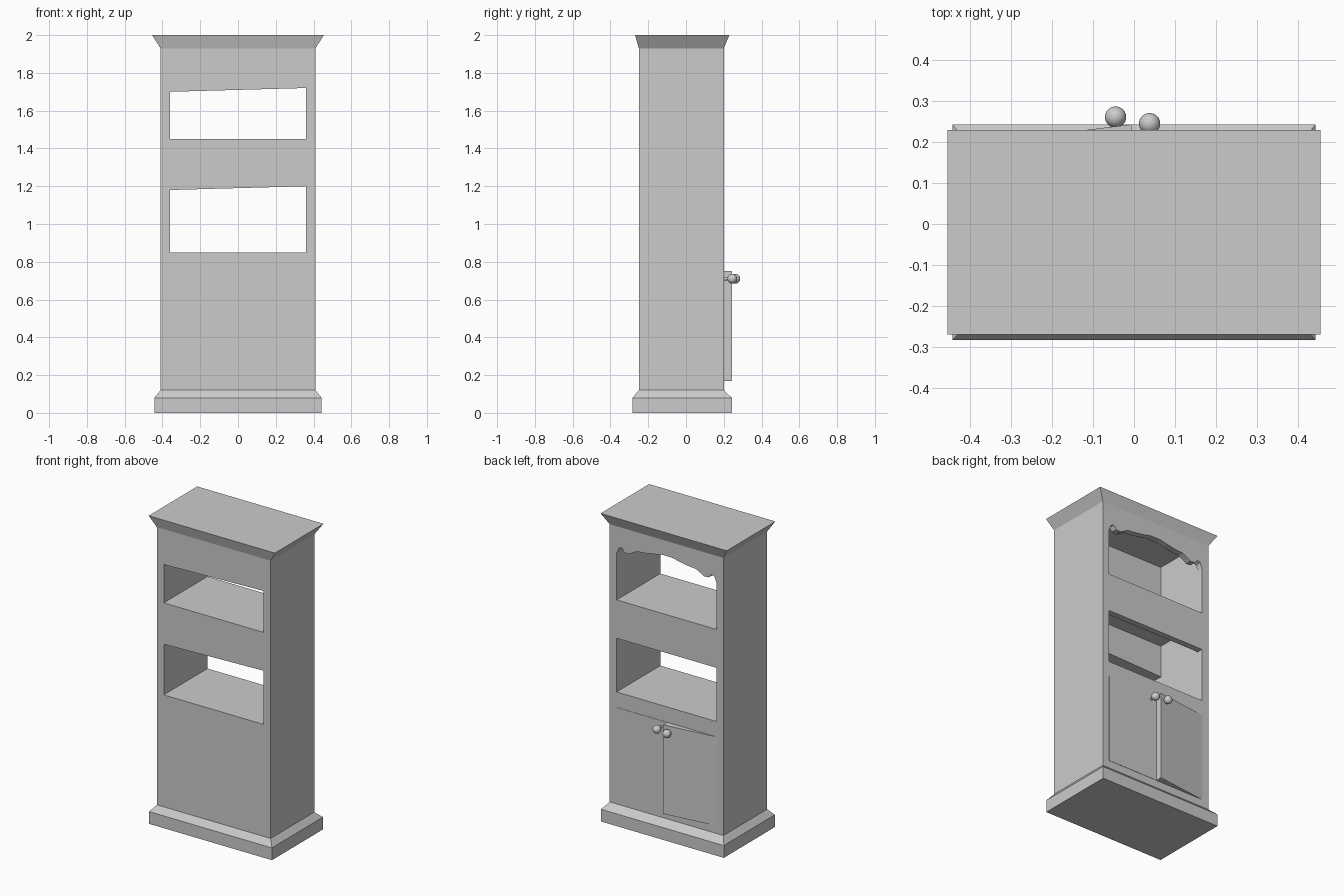
import bpy, bmesh
from math import pi
from mathutils import Vector

if "Cube" in bpy.data.objects:
    bpy.data.objects.remove(bpy.data.objects["Cube"])


def finish(name, bm):
    bmesh.ops.recalc_face_normals(bm, faces=bm.faces)
    me = bpy.data.meshes.new(name)
    bm.to_mesh(me)
    bm.free()
    ob = bpy.data.objects.new(name, me)
    bpy.context.collection.objects.link(ob)
    return ob


def extrude(name, pts, vec):
    """Closed prism: a planar outline of 3D points swept along vec."""
    bm = bmesh.new()
    face = bm.faces.new([bm.verts.new(p) for p in pts])
    res = bmesh.ops.extrude_face_region(bm, geom=[face], use_keep_orig=True)
    moved = [g for g in res["geom"] if isinstance(g, bmesh.types.BMVert)]
    bmesh.ops.translate(bm, verts=moved, vec=Vector(vec))
    return finish(name, bm)


def panel(name, xz, y0, y1):
    return extrude(name, [(x, y0, z) for x, z in xz], (0, y1 - y0, 0))


def board(name, x0, x1, y0, y1, z0, z1):
    return panel(name, [(x0, z0), (x1, z0), (x1, z1), (x0, z1)], y0, y1)


def stack(name, rings):
    """Rectangular moulding from rings of (half width, y min, y max, z)."""
    bm = bmesh.new()
    loops = [[bm.verts.new(p) for p in
              ((-w, a, z), (w, a, z), (w, b, z), (-w, b, z))]
             for w, a, b, z in rings]
    bm.faces.new(loops[0])
    bm.faces.new(loops[-1])
    for lo, hi in zip(loops, loops[1:]):
        for i in range(4):
            j = (i + 1) % 4
            bm.faces.new((lo[i], lo[j], hi[j], hi[i]))
    return finish(name, bm)


F, B, W, I = -0.25, 0.20, 0.41, 0.36   # outer faces, outer and inner half widths

# Plinth and crown mouldings
stack("plinth", [(0.443, -0.283, 0.243, 0), (0.443, -0.283, 0.243, 0.08),
                 (W, F, B, 0.12)])
stack("crown", [(W, F, B, 1.93), (0.455, -0.27, 0.23, 2.0)])

# Sides and shelves
for s, n in ((-1, "left"), (1, "right")):
    board(n + "_side", *sorted((s * I, s * W)), F, B, 0.12, 1.93)
for n, z in (("middle_shelf", 0.85), ("upper_shelf", 1.45)):
    board(n, -I, I, F, B, z - 0.06, z)

# Lower cupboard walls
board("cupboard_front", -I, I, F, -0.18, 0.12, 0.79)
board("cupboard_door_wall", -I, I, B - 0.04, B, 0.12, 0.79)

# Panels above the openings, lower edges slightly slanted
for n, top, z in (("lower", 1.39, 1.18), ("upper", 1.93, 1.70)):
    panel(n + "_front_panel", [(-I, z), (I, z + 0.02), (I, top), (-I, top)], F, -0.18)
board("lower_header", -I, I, B - 0.04, B, 1.20, 1.39)

# Carved valance over the upper opening
half = [(0.36, 1.755), (0.345, 1.79), (0.325, 1.80), (0.305, 1.775), (0.27, 1.772),
        (0.25, 1.785), (0.21, 1.805), (0.15, 1.81), (0.09, 1.82), (0.04, 1.832)]
edge = half + [(-x, z) for x, z in reversed(half)]
panel("carved_valance", edge + [(-I, 1.93), (I, 1.93)], B - 0.04, B)

# Doors: one shut, one standing ajar
board("shut_door", 0.0, I, B - 0.01, B + 0.002, 0.17, 0.75)
extrude("ajar_door", [(-0.365, B, 0.17), (-0.005, B, 0.17), (-0.005, 0.243, 0.17)],
        (0, 0, 0.58))

# Door knobs with short stems
for n, x, y, y0 in (("shut_door_knob", 0.038, 0.245, 0.195),
                    ("ajar_door_knob", -0.045, 0.261, 0.23)):
    bpy.ops.mesh.primitive_uv_sphere_add(segments=24, ring_count=14, radius=0.026,
                                         location=(x, y, 0.71))
    bpy.context.object.name = n
    bpy.ops.object.shade_smooth()
    bpy.ops.mesh.primitive_cylinder_add(vertices=12, radius=0.008, depth=y - y0,
                                        location=(x, (y + y0) / 2, 0.71),
                                        rotation=(pi / 2, 0, 0))
    bpy.context.object.name = n + "_stem"
